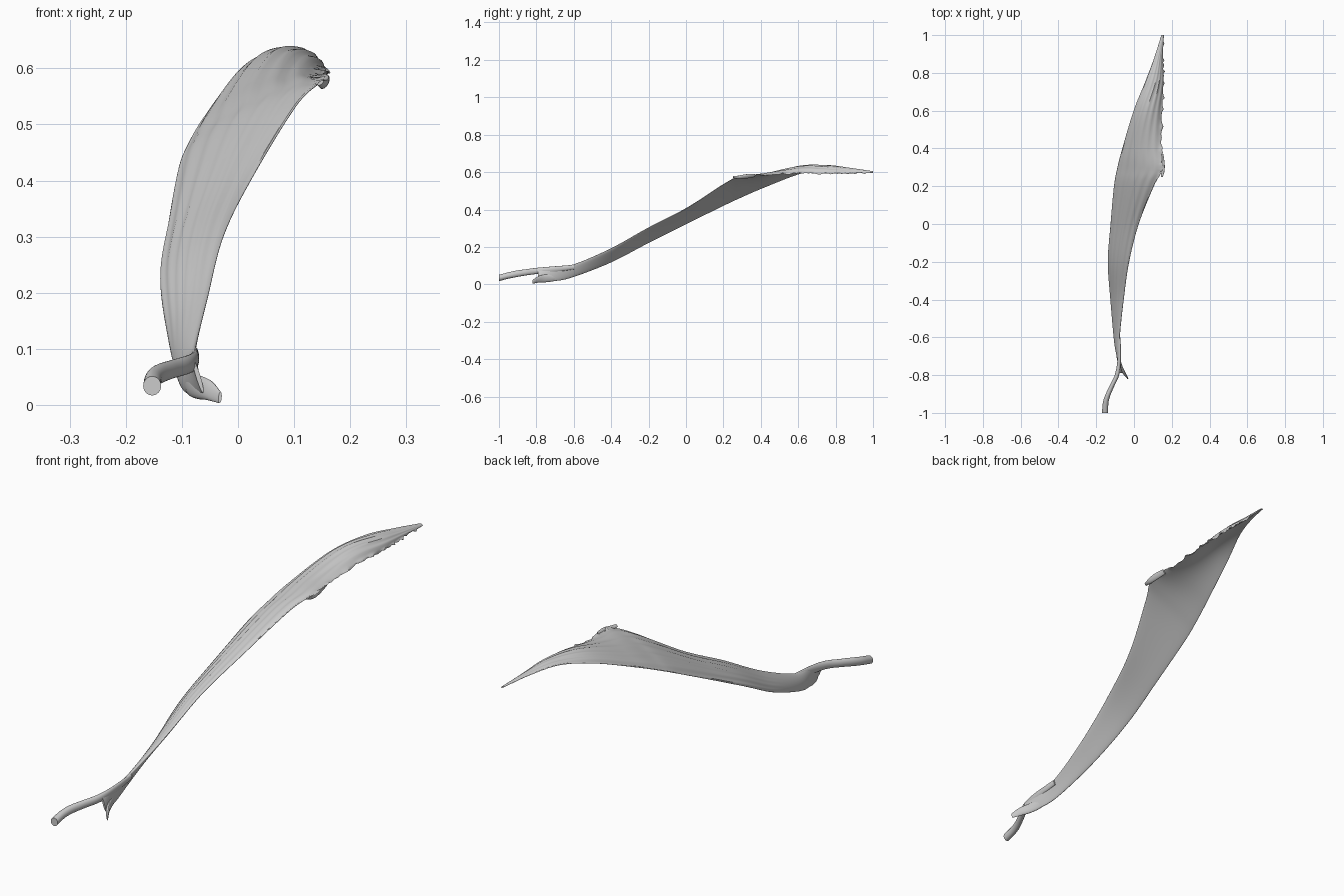
import bpy, bmesh, math, random
from mathutils import Vector

random.seed(4)


def spline(rows, t):
    """Catmull-Rom value of the station table at parameter t (0..1)."""
    n = len(rows) - 1
    f = min(t * n, n - 1e-6)
    i = int(f)
    f -= i
    p = [rows[min(max(i + k, 0), n)] for k in (-1, 0, 1, 2)]
    return [0.5 * (2 * b + (c - a) * f + (2 * a - 5 * b + 4 * c - d) * f * f
                   + (3 * b - a - 3 * c + d) * f ** 3) for a, b, c, d in zip(*p)]


def loft(name, rows, steps, sides, detail=None):
    """Skin of lens sections. Row: y, edge A x z, edge B x z, half thickness, bulge."""
    bm = bmesh.new()
    rings = []
    for s in range(steps + 1):
        y, ax, az, bx, bz, th, bulge = spline(rows, s / steps)
        mid = Vector(((ax + bx) / 2, y, (az + bz) / 2))
        half = Vector(((bx - ax) / 2, 0, (bz - az) / 2))
        nrm = Vector((-half.z, 0, half.x)).normalized()
        ring = []
        for k in range(sides):
            a = 2 * math.pi * k / sides
            u, v = math.cos(a), math.sin(a)
            p = mid + half * u + nrm * (th * v + bulge * v * v)
            if detail:
                p += detail(u, v, y, nrm, s)
            ring.append(bm.verts.new(p))
        rings.append(ring)
    for r0, r1 in zip(rings, rings[1:]):
        for k in range(sides):
            j = (k + 1) % sides
            bm.faces.new((r0[k], r0[j], r1[j], r1[k]))
    bm.faces.new(rings[0])
    bm.faces.new(rings[-1])
    bmesh.ops.recalc_face_normals(bm, faces=bm.faces)
    me = bpy.data.meshes.new(name)
    bm.to_mesh(me)
    bm.free()
    ob = bpy.data.objects.new(name, me)
    bpy.context.collection.objects.link(ob)
    bpy.context.view_layer.objects.active = ob
    ob.select_set(True)
    bpy.ops.object.shade_smooth_by_angle(angle=math.radians(40))
    ob.select_set(False)
    return ob


# Fibre grooves on the outer face and a ragged upper attachment edge
tears = [random.uniform(-1, 1) for _ in range(200)]


def fibres(u, v, y, nrm, s):
    off = Vector((0, 0, 0))
    if v > 0.2:
        fade = min(1, max(0, (y + 0.5) / 0.4)) * min(1, max(0, (1 - y) / 0.3))
        off += nrm * 0.002 * fade * math.sin(17 * u + 3 * math.sin(2.5 * y))
    if u > 0.85 and 0.27 < y < 0.96:
        off += Vector((0.007 * tears[s], 0, 0.004 * tears[s + 40])) * (u - 0.85) / 0.15
    return off


# Broad twisted sheet
belly = [
    (-0.79, -0.062, 0.022, -0.080, 0.080, 0.004, 0.000),
    (-0.70, -0.085, 0.018, -0.076, 0.096, 0.009, 0.002),
    (-0.60, -0.104, 0.040, -0.077, 0.107, 0.010, 0.003),
    (-0.40, -0.124, 0.118, -0.055, 0.192, 0.011, 0.005),
    (-0.20, -0.138, 0.222, -0.026, 0.302, 0.011, 0.007),
    (0.00, -0.124, 0.322, 0.025, 0.405, 0.011, 0.009),
    (0.20, -0.106, 0.420, 0.105, 0.535, 0.010, 0.010),
    (0.29, -0.090, 0.462, 0.150, 0.578, 0.009, 0.014),
    (0.40, -0.062, 0.510, 0.147, 0.585, 0.009, 0.021),
    (0.60, -0.002, 0.588, 0.153, 0.593, 0.008, 0.033),
    (0.75, 0.058, 0.623, 0.160, 0.590, 0.007, 0.022),
    (0.88, 0.107, 0.618, 0.154, 0.592, 0.006, 0.009),
    (1.00, 0.145, 0.603, 0.158, 0.597, 0.003, 0.001),
]
loft("muscle_belly", belly, 130, 64, fibres)

# Cord-like tendon sweeping to the left
cord = [
    (-0.60, -0.079, 0.080, -0.077, 0.104, 0.007, 0),
    (-0.72, -0.080, 0.062, -0.077, 0.095, 0.009, 0),
    (-0.80, -0.092, 0.055, -0.089, 0.088, 0.012, 0),
    (-0.86, -0.119, 0.047, -0.117, 0.080, 0.013, 0),
    (-0.91, -0.141, 0.038, -0.139, 0.073, 0.014, 0),
    (-0.95, -0.151, 0.030, -0.150, 0.064, 0.015, 0),
    (-1.00, -0.153, 0.017, -0.153, 0.051, 0.016, 0),
]
loft("long_tendon", cord, 40, 24)

# Short flat prong turning to the right
prong = [
    (-0.62, -0.098, 0.038, -0.090, 0.070, 0.006, 0),
    (-0.70, -0.087, 0.018, -0.082, 0.058, 0.008, 0),
    (-0.75, -0.073, 0.011, -0.069, 0.053, 0.009, 0),
    (-0.79, -0.056, 0.009, -0.048, 0.043, 0.008, 0),
    (-0.82, -0.033, 0.003, -0.031, 0.023, 0.003, 0),
]
loft("short_prong", prong, 24, 20)

# Torn fibre tuft at the lower corner of the attachment edge
tuft = [
    (0.25, 0.142, 0.570, 0.152, 0.578, 0.003, 0),
    (0.28, 0.147, 0.564, 0.160, 0.580, 0.006, 0),
    (0.32, 0.146, 0.566, 0.161, 0.588, 0.006, 0),
    (0.37, 0.142, 0.574, 0.155, 0.590, 0.003, 0),
]
loft("edge_tuft", tuft, 14, 14)
